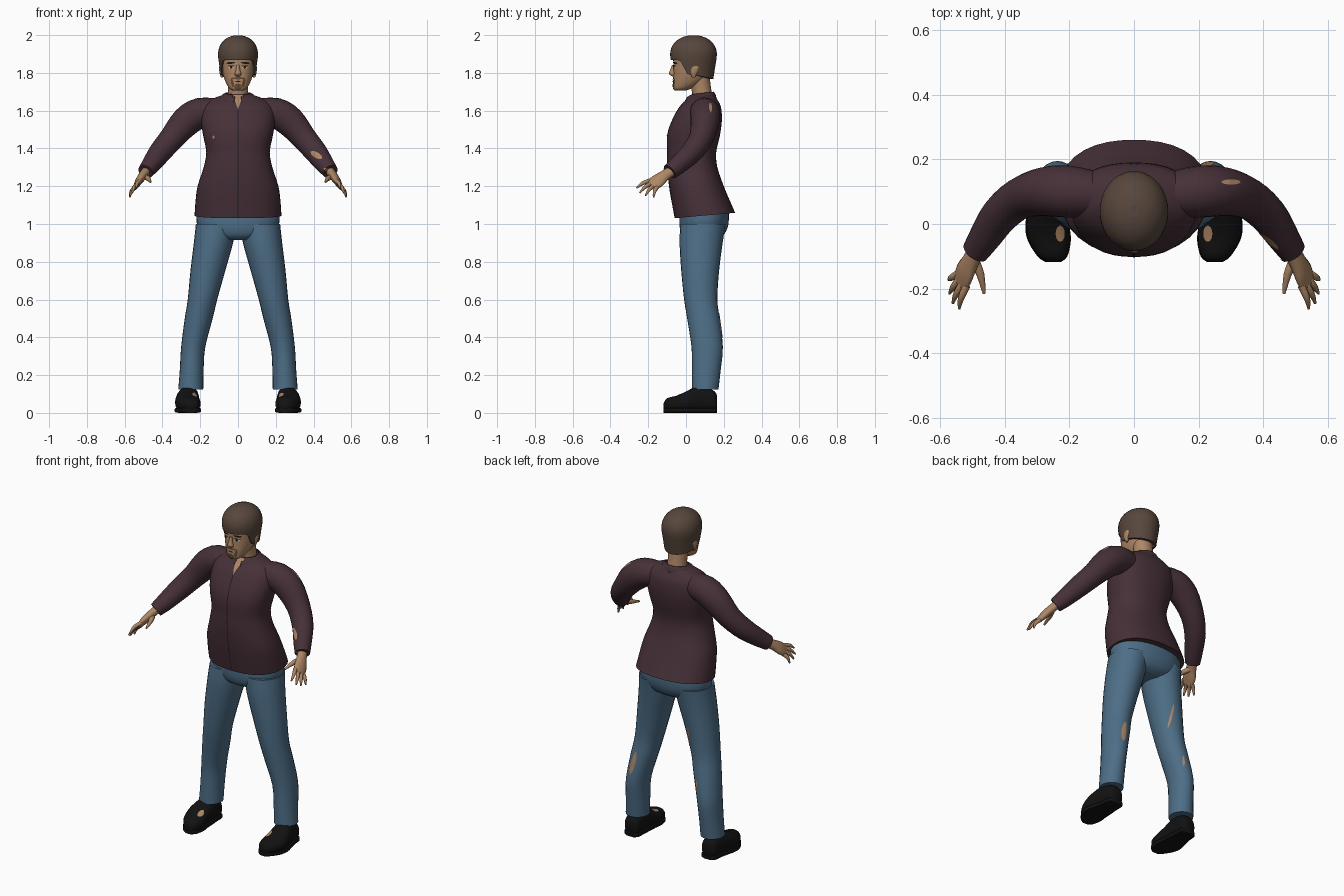
import bpy, bmesh
from math import sin, cos, pi, radians, sqrt
from mathutils import Vector
from mathutils.bvhtree import BVHTree

if "Cube" in bpy.data.objects:
    bpy.data.objects.remove(bpy.data.objects["Cube"], do_unlink=True)

X, Y, Z = Vector((1, 0, 0)), Vector((0, 1, 0)), Vector((0, 0, 1))
made = []


def material(name, *rgb):
    m = bpy.data.materials.new(name)
    m.use_nodes = True
    m.diffuse_color = (*rgb, 1)
    m.node_tree.nodes["Principled BSDF"].inputs["Base Color"].default_value = (*rgb, 1)
    return m


SKIN = material("skin", .42, .24, .13)
SHIRT = material("plum_shirt", .062, .030, .040)
SEAM = material("dark_seam", .02, .01, .014)
DENIM = material("blue_denim", .075, .155, .24)
LEATHER = material("black_leather", .006, .006, .006)
HAIR = material("brown_hair", .095, .062, .045)
BEARD = material("beard", .13, .07, .035)
DARK = material("dark_brow", .012, .009, .008)
WHITE = material("eye_white", .55, .5, .45)


def build(name, verts, faces, mat):
    mesh = bpy.data.meshes.new(name)
    bm = bmesh.new()
    vs = [bm.verts.new(v) for v in verts]
    for f in faces:
        bm.faces.new([vs[i] for i in f])
    bmesh.ops.recalc_face_normals(bm, faces=bm.faces)
    bm.to_mesh(mesh)
    bm.free()
    mesh.materials.append(mat)
    ob = bpy.data.objects.new(name, mesh)
    bpy.context.collection.objects.link(ob)
    made.append(ob)
    return ob


def skin_rings(name, rings, mat, caps=True):
    n = len(rings[0])
    faces = [(r * n + i, r * n + (i + 1) % n, (r + 1) * n + (i + 1) % n, (r + 1) * n + i)
             for r in range(len(rings) - 1) for i in range(n)]
    if caps:
        faces += [tuple(range(n)), tuple(range((len(rings) - 1) * n, len(rings) * n))]
    return build(name, [v for r in rings for v in r], faces, mat)


def smooth_keys(keys, steps):
    """Catmull-Rom through the section keys."""
    out = []
    for i in range(len(keys) - 1):
        a, b, c, d = (keys[min(max(j, 0), len(keys) - 1)] for j in range(i - 1, i + 3))
        for s in range(steps):
            t = s / steps
            out.append([q + t / 2 * (r - p + t * (2 * p - 5 * q + 4 * r - w
                        + t * (3 * (q - r) + w - p))) for p, q, r, w in zip(a, b, c, d)])
    return out + [list(keys[-1])]


def loft(name, keys, mat, axis=None, side=X, power=2, sides=24, steps=3, caps=True):
    """Elliptic sections (x, y, z, rx, ry) along a path."""
    ks = smooth_keys(keys, steps)
    rings = []
    for i, k in enumerate(ks):
        t = axis or (Vector(ks[min(i + 1, len(ks) - 1)][:3]) - Vector(ks[max(i - 1, 0)][:3])).normalized()
        u = (side - t * side.dot(t)).normalized()
        v = t.cross(u)
        ring = []
        for j in range(sides):
            c, s = cos(2 * pi * j / sides), sin(2 * pi * j / sides)
            f = (abs(c) ** power + abs(s) ** power) ** (-1 / power)
            ring.append(Vector(k[:3]) + u * k[3] * c * f + v * k[4] * s * f)
        rings.append(ring)
    return skin_rings(name, rings, mat, caps)


def patch(name, target, at, look, length, width, mat, tilt=0, shape="oval", lift=.003):
    """Thin strip laid on a surface; at is a point, look the projecting direction."""
    tree = BVHTree.FromPolygons([v.co for v in target.data.vertices],
                                [tuple(p.vertices) for p in target.data.polygons])
    up = Y if abs(look.z) > .5 else Z
    across = look.cross(up)
    a = radians(tilt)
    along, wide = up * cos(a) + across * sin(a), across * cos(a) - up * sin(a)
    rows, verts = 13, []
    for i in range(rows):
        t = (2 * i / (rows - 1) - 1) * .99
        w = {"oval": sqrt(1 - t * t), "strip": 1, "wedge": (1 + t) / 2}[shape] * width / 2
        for s in (-1, -.5, 0, .5, 1):
            p = Vector(at) + along * t * length / 2 + wide * s * w
            hit, normal, _, _ = tree.ray_cast(p - look * 2, look)
            if hit is None:
                hit, normal, _, _ = tree.find_nearest(p)
            verts.append(hit - look * lift)
    faces = [(r * 5 + c, r * 5 + c + 1, r * 5 + c + 6, r * 5 + c + 5)
             for r in range(rows - 1) for c in range(4)]
    ob = build(name, verts, faces, mat)
    if sum((p.normal.dot(look) for p in ob.data.polygons)) > 0:
        ob.data.flip_normals()
    return ob


# Shirt body with a flared hem that dips at the front
torso = loft("shirt_body", [(0, .10, 1.045, .23, .16), (0, .078, 1.12, .225, .153),
    (0, .055, 1.2, .214, .145), (0, .033, 1.3, .182, .133), (0, .03, 1.38, .168, .13),
    (0, .04, 1.47, .185, .14), (0, .058, 1.55, .196, .132), (0, .075, 1.62, .185, .11),
    (0, .085, 1.66, .14, .08), (0, .09, 1.685, .075, .06)], SHIRT, axis=Z, power=2.3, sides=36)
for v in torso.data.vertices:
    v.co.z += .09 * (v.co.y - .1) * max(0, min(1, (1.2 - v.co.z) / .15))
patch("front_seam", torso, (0, 0, 1.32), Y, .58, .006, SEAM, shape="strip")
patch("open_neck", torso, (0, 0, 1.645), Y, .075, .055, SKIN, shape="wedge")
patch("chest_tear", torso, (-.13, 0, 1.46), Y, .018, .01, SKIN)

# Collar, open at the throat
collar = loft("collar", [(0, .075, 1.655, .108, .088), (0, .08, 1.685, .085, .074),
    (0, .085, 1.695, .068, .06)], SHIRT, axis=Z, sides=32, caps=False)
bm = bmesh.new()
bm.from_mesh(collar.data)
bmesh.ops.delete(bm, geom=[f for f in bm.faces if f.calc_center_median().y < .05
                 and abs(f.calc_center_median().x) < .025], context="FACES")
for v in bm.verts:
    v.co.z += .12 * (v.co.y - .1)
bm.to_mesh(collar.data)
bm.free()
collar.modifiers.new("cloth", "SOLIDIFY").thickness = .006

# Trouser seat
loft("trouser_seat", [(0, .08, .915, .09, .07), (0, .088, .94, .17, .11), (0, .095, 1.0, .218, .13),
     (0, .098, 1.09, .215, .128)], DENIM, axis=Z, power=2.2, sides=32)

for s, tag in ((1, "left_"), (-1, "right_")):
    def m(keys):
        return [(s * k[0], *k[1:]) for k in keys]

    # Trouser leg
    leg = loft(tag + "trouser_leg", m([(.25, .102, .125, .066, .07), (.245, .108, .23, .063, .076),
        (.237, .112, .35, .064, .083), (.208, .092, .5, .074, .086), (.188, .078, .6, .078, .088),
        (.16, .075, .75, .092, .1), (.13, .08, .9, .104, .114), (.115, .09, 1.0, .108, .12)]),
        DENIM, axis=Z)

    # Shoe with a flat sole
    shoe_keys = m([(.25, -.118, .035, .02, .018), (.252, -.1, .042, .043, .036),
        (.262, -.05, .047, .064, .044), (.268, 0, .058, .065, .055), (.264, .05, .07, .058, .068),
        (.26, .1, .07, .05, .068), (.258, .15, .06, .046, .055), (.258, .165, .05, .03, .04)])
    shoe = loft(tag + "shoe", shoe_keys, LEATHER, axis=Y, power=2.4, sides=20)
    loft(tag + "sole", [(k[0], k[1], .014, k[3] + .003, .014) for k in shoe_keys],
         LEATHER, axis=Y, power=5, sides=20)
    patch(tag + "shoe_tear", shoe, (s * .228, -.03, 0), -Z, .05, .028, SKIN)

    # Sleeve
    arm = loft(tag + "sleeve", m([(.1, .09, 1.595, .068, .068), (.2, .1, 1.588, .08, .08),
        (.275, .1, 1.542, .076, .08), (.35, .08, 1.455, .064, .066), (.412, .03, 1.38, .058, .06),
        (.46, -.04, 1.315, .05, .05), (.49, -.085, 1.277, .043, .041)]), SHIRT, side=Y)
    if s > 0:
        patch("sleeve_tear", arm, (.415, 0, 1.365), Y, .07, .03, SKIN, tilt=-60)
        patch("cuff_tear", arm, (.475, 0, 1.285), Y, .05, .015, SKIN, tilt=-65)
        patch("shoulder_tear", arm, (.3, .13, 0), -Z, .06, .016, SKIN, tilt=90)
        patch("knee_tear", leg, (.225, 0, .46), -Y, .14, .03, SKIN, tilt=12)
    else:
        patch("thigh_tear", leg, (-.13, 0, .7), -Y, .14, .012, SKIN, tilt=5)
        patch("calf_tear", leg, (-.2, 0, .43), -Y, .07, .012, SKIN)

    # Hand: palm, four fingers and thumb
    spread = Vector((s * .45, .65, -.6)).normalized()
    loft(tag + "palm", m([(.482, -.07, 1.285, .028, .024), (.505, -.115, 1.255, .031, .023),
         (.523, -.15, 1.228, .04, .02), (.536, -.185, 1.204, .037, .012)]),
         SKIN, side=spread, sides=16)
    knuckle = Vector((s * .53, -.172, 1.212))
    tips = [(.54, -.262, 1.19), (.56, -.245, 1.165), (.57, -.215, 1.15), (.573, -.172, 1.142)]
    for i, tip in enumerate(tips):
        base = knuckle + spread * (i - 1.5) * .019
        end = Vector((s * tip[0], *tip[1:]))
        mid = base.lerp(end, .5) + Vector((s * .006, -.003, .006))
        loft(tag + "finger_" + str(i + 1), [(*base, .012, .012), (*mid, .01, .01), (*end, .004, .004)],
             SKIN, side=spread, sides=10)
    loft(tag + "thumb", m([(.495, -.11, 1.25, .016, .016), (.475, -.155, 1.24, .013, .013),
         (.463, -.215, 1.222, .005, .005)]), SKIN, side=Z, sides=10)

    # Ear
    loft(tag + "ear", m([(.084, .04, 1.775, .006, .008), (.089, .042, 1.8, .009, .018),
         (.091, .048, 1.83, .009, .022), (.088, .048, 1.848, .005, .01)]), SKIN, axis=Z, sides=12)

# Neck and head
loft("neck", [(0, .095, 1.63, .062, .058), (0, .085, 1.69, .054, .052), (0, .07, 1.78, .056, .055)],
     SKIN, axis=Z)
head = loft("head", [(0, -.03, 1.706, .026, .028), (0, -.018, 1.718, .046, .048),
    (0, .01, 1.75, .065, .078), (0, .026, 1.79, .079, .092), (0, .034, 1.84, .087, .1),
    (0, .038, 1.9, .09, .106), (0, .04, 1.95, .075, .09), (0, .04, 1.98, .04, .05)],
    SKIN, axis=Z, power=2.2, sides=32)
loft("nose", [(0, -.066, 1.842, .008, .008), (0, -.07, 1.815, .011, .014),
     (0, -.072, 1.795, .018, .018), (0, -.064, 1.782, .012, .01)], SKIN, axis=Z, sides=12)

# Painted face
for s, tag in ((1, "left_"), (-1, "right_")):
    patch(tag + "brow", head, (s * .038, 0, 1.853), Y, .045, .011, DARK, tilt=90 + s * 6)
    patch(tag + "eye", head, (s * .036, 0, 1.829), Y, .032, .014, WHITE, tilt=90)
    patch(tag + "iris", head, (s * .036, 0, 1.829), Y, .013, .013, DARK, lift=.005)
    patch(tag + "lash", head, (s * .036, 0, 1.837), Y, .038, .006, DARK, tilt=90, lift=.005)
    patch(tag + "beard_side", head, (s * .03, 0, 1.748), Y, .05, .014, BEARD, tilt=s * 12)
patch("moustache", head, (0, 0, 1.772), Y, .07, .012, BEARD, tilt=90)
patch("goatee", head, (0, 0, 1.726), Y, .035, .04, BEARD)
patch("mouth", head, (0, 0, 1.755), Y, .03, .007, DARK, tilt=90)

# Hair cap: high over the brow, lower at the temples and nape
rows, n, columns = 12, 40, []
for r in range(rows + 2):
    ring = []
    for j in range(n):
        a = 2 * pi * j / n
        front = -cos(a)
        k = max(0, min(1, (front - .25) / .4))
        low = 1.79 + .078 * k * k * (3 - 2 * k) - .022 * max(0, -front)
        t = min(r, rows) / rows
        z = 1.999 + (low - 1.999) * t ** 1.6
        f = (max(0, 1 - (abs(z - 1.89) / .11) ** 2.4)) ** .5 if z > 1.89 else 1 - 1.3 * (1.89 - z)
        f = max(f, .12) * (.84 if r > rows else 1)
        ring.append(Vector((.106 * f * sin(a), .04 + .124 * f * cos(a), z)))
    columns.append(ring)
hair = skin_rings("hair", columns[::-1], HAIR, caps=False)
build("hair_crown", columns[0], [tuple(range(n))], HAIR)

# Smooth shading with crisp edges
bpy.ops.object.select_all(action="DESELECT")
for ob in made:
    ob.select_set(True)
bpy.context.view_layer.objects.active = made[0]
bpy.ops.object.shade_smooth_by_angle(angle=radians(50))
